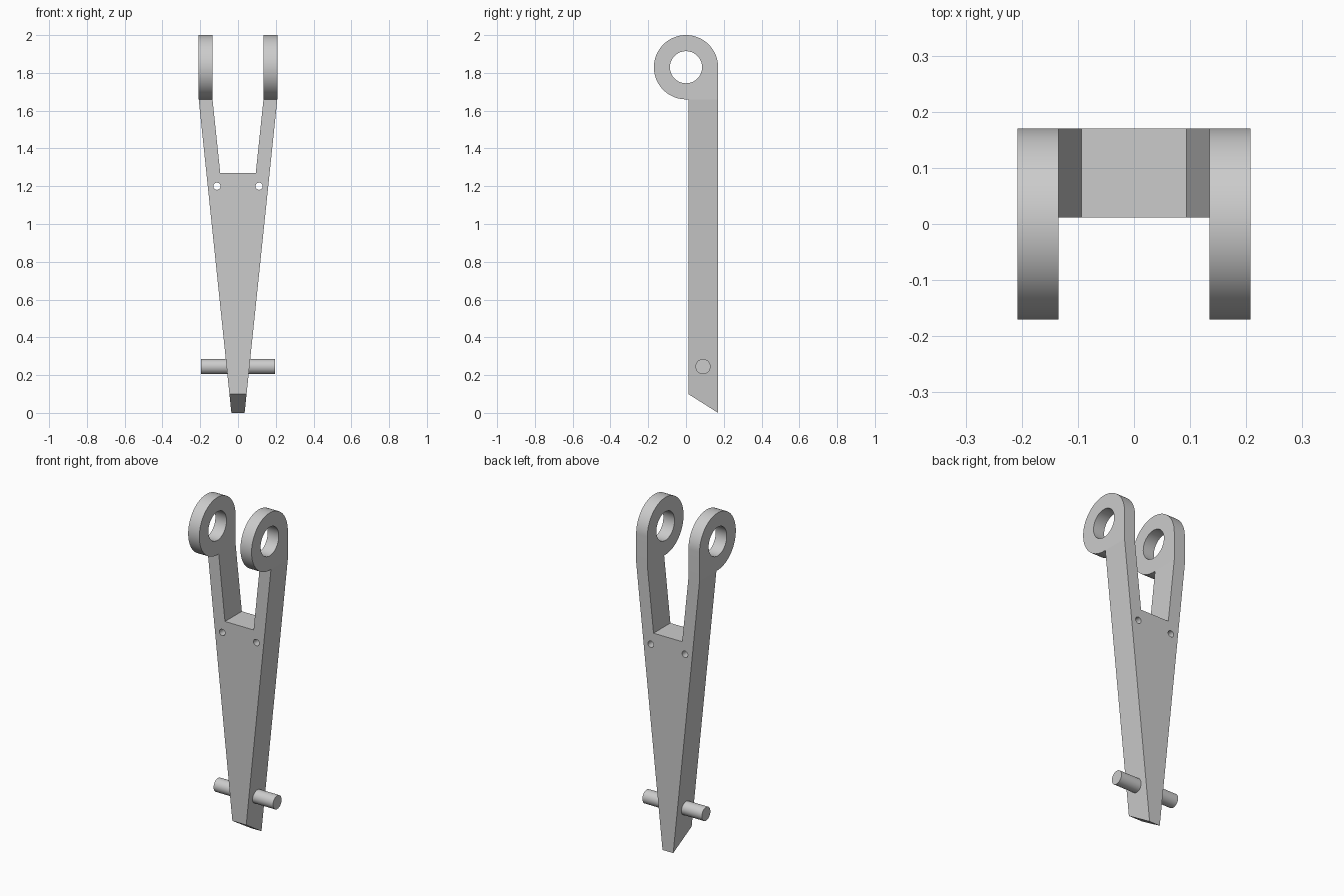
import bpy, bmesh
from math import sin, cos, pi, radians
from mathutils import Matrix, Vector

cube = bpy.data.objects.get("Cube")
if cube:
    bpy.data.objects.remove(cube, do_unlink=True)

GREY = (0.6, 0.6, 0.6, 1)
metal = bpy.data.materials.new("light grey metal")
metal.use_nodes = True
metal.diffuse_color = GREY
metal.node_tree.nodes["Principled BSDF"].inputs["Base Color"].default_value = GREY


def arc(cx, cy, r, steps, start=0, sweep=2 * pi):
    """Points along an arc; a full turn leaves out the repeated end point."""
    count = steps if sweep >= 2 * pi else steps + 1
    return [(cx + r * cos(start + sweep * i / steps),
             cy + r * sin(start + sweep * i / steps)) for i in range(count)]


def plate(name, loops, thickness, matrix, cut=None):
    """Extrude an outline with holes, optionally trimmed by a plane."""
    curve = bpy.data.curves.new(name, "CURVE")
    curve.dimensions = "2D"
    curve.fill_mode = "BOTH"
    curve.extrude = thickness / 2
    for loop in loops:
        spline = curve.splines.new("POLY")
        spline.points.add(len(loop) - 1)
        for point, (u, v) in zip(spline.points, loop):
            point.co = (u, v, 0, 1)
        spline.use_cyclic_u = True
    helper = bpy.data.objects.new(name + "_outline", curve)
    bpy.context.collection.objects.link(helper)
    bpy.context.view_layer.update()
    mesh = bpy.data.meshes.new_from_object(
        helper.evaluated_get(bpy.context.evaluated_depsgraph_get()))
    bpy.data.objects.remove(helper, do_unlink=True)
    bpy.data.curves.remove(curve)
    mesh.transform(matrix)

    bm = bmesh.new()
    bm.from_mesh(mesh)
    bmesh.ops.remove_doubles(bm, verts=bm.verts, dist=1e-5)
    if cut:
        found = bmesh.ops.bisect_plane(
            bm, geom=bm.verts[:] + bm.edges[:] + bm.faces[:], dist=1e-6,
            plane_co=cut[0], plane_no=cut[1], clear_outer=True)
        edges = [e for e in found["geom_cut"] if isinstance(e, bmesh.types.BMEdge)]
        bmesh.ops.holes_fill(bm, edges=edges)
    bmesh.ops.recalc_face_normals(bm, faces=bm.faces)
    bm.to_mesh(mesh)
    bm.free()
    mesh.name = name
    obj = bpy.data.objects.new(name, mesh)
    bpy.context.collection.objects.link(obj)
    finish(obj)


def finish(obj):
    obj.data.materials.clear()
    obj.data.materials.append(metal)
    bpy.ops.object.select_all(action="DESELECT")
    obj.select_set(True)
    bpy.context.view_layer.objects.active = obj
    bpy.ops.object.shade_smooth_by_angle(angle=radians(30))


FRONT, BACK = 0.012, 0.17      # body depth
SHOULDER, EYE = 1.66, 1.83     # top of the arms, centre of the lug holes

# Tapered fork body with two small through holes and a slanted foot
half = [(0.035, 0), (0.208, SHOULDER), (0.135, SHOULDER), (0.094, 1.27)]
outline = half + [(-x, z) for x, z in reversed(half)]
holes = [arc(side * 0.112, 1.2, 0.019, 24) for side in (-1, 1)]
upright = Matrix.Translation((0, (FRONT + BACK) / 2, 0)) @ Matrix.Rotation(pi / 2, 4, "X")
plate("fork_body", [outline] + holes, BACK - FRONT, upright,
      cut=((0, BACK, 0), Vector((0, -0.1, FRONT - BACK))))

# Round lugs with a square lower back corner, one on each arm
lug = arc(0, EYE, 0.17, 72, 0, 1.5 * pi) + [(BACK, SHOULDER)]
eye = arc(0, EYE, 0.085, 64)
for name, side in (("left_lug", 1), ("right_lug", -1)):
    turn = Matrix(((0, 0, 1, side * 0.1715), (1, 0, 0, 0), (0, 1, 0, 0), (0, 0, 0, 1)))
    plate(name, [lug, eye], 0.073, turn)

# Cross pin near the foot
bpy.ops.mesh.primitive_cylinder_add(vertices=48, radius=0.04, depth=0.39,
                                    location=(0, 0.09, 0.245), rotation=(0, pi / 2, 0))
pin = bpy.context.object
pin.name = "cross_pin"
finish(pin)
